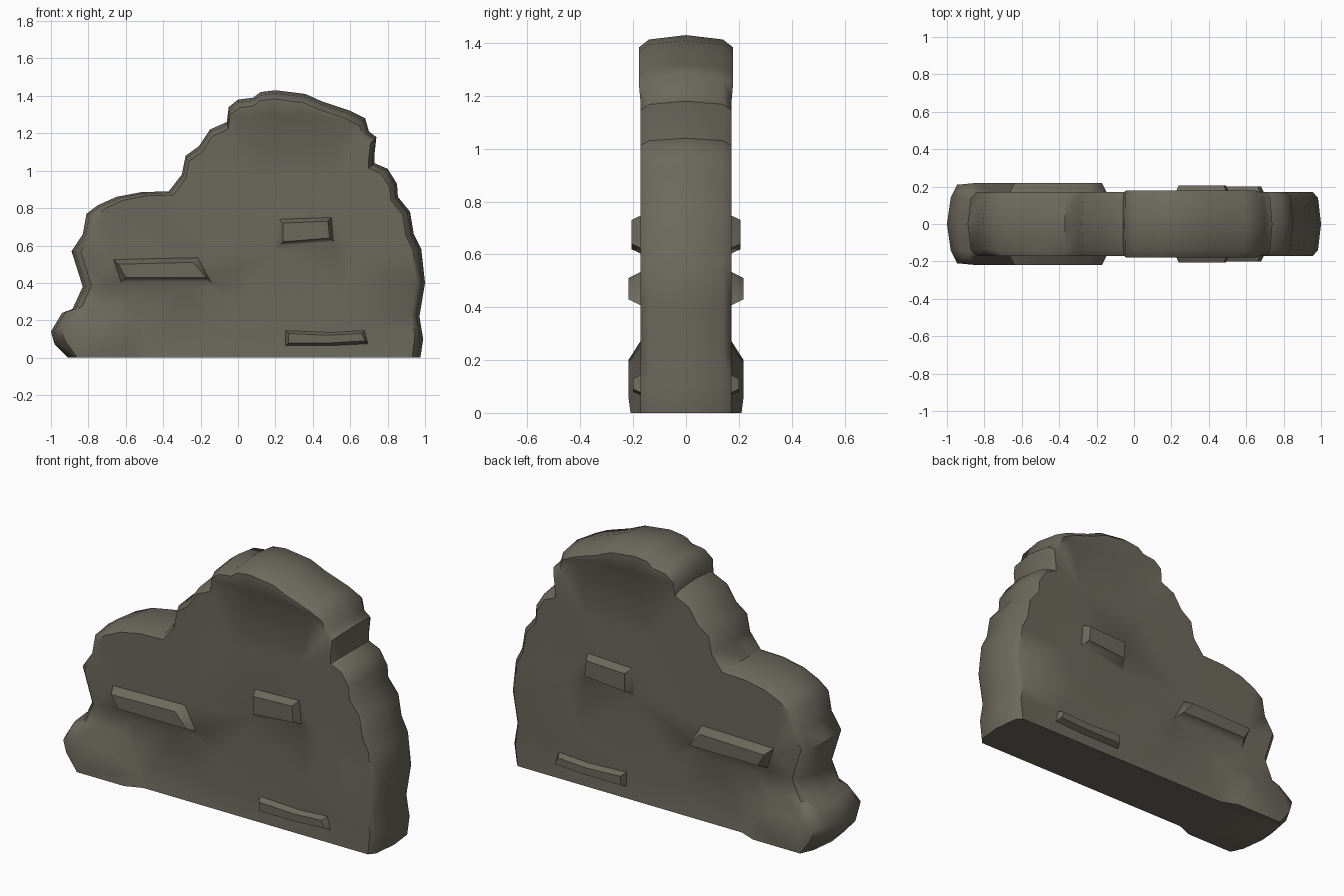
import bpy, bmesh
from mathutils import Vector
from mathutils.geometry import delaunay_2d_cdt

if "Cube" in bpy.data.objects:
    bpy.data.objects.remove(bpy.data.objects["Cube"])

stone = bpy.data.materials.new("olive grey stone")
stone.diffuse_color = (0.15, 0.14, 0.108, 1)
stone.use_nodes = True
stone.node_tree.nodes["Principled BSDF"].inputs["Base Color"].default_value = stone.diffuse_color

# Silhouette of the slab in x, z, clockwise from the bottom left corner
OUTLINE = [
    (-0.91, 0), (-0.98, 0.07), (-1.0, 0.14), (-0.94, 0.24), (-0.885, 0.26), (-0.83, 0.38),
    (-0.89, 0.57), (-0.83, 0.66), (-0.81, 0.77), (-0.75, 0.815), (-0.65, 0.86), (-0.52, 0.885),
    (-0.37, 0.89), (-0.30, 0.98), (-0.28, 1.08), (-0.21, 1.13), (-0.15, 1.22), (-0.06, 1.26),
    (-0.05, 1.34), (0.0, 1.38), (0.08, 1.39), (0.12, 1.42), (0.2, 1.43), (0.36, 1.41),
    (0.45, 1.37), (0.6, 1.32), (0.68, 1.28), (0.70, 1.21), (0.74, 1.18), (0.73, 1.09),
    (0.73, 1.04), (0.80, 1.01), (0.85, 0.93), (0.855, 0.86), (0.92, 0.78), (0.94, 0.66),
    (0.98, 0.58), (1.0, 0.40), (0.97, 0.22), (0.99, 0.10), (0.975, 0),
    (0.3, 0), (-0.5, 0), (-0.60, 0)]
N = len(OUTLINE)


def inset(p, s):
    """Shrink the outline towards its middle, keeping the base flat."""
    return (0.1 + (p[0] - 0.1) * s, 0.5 + (p[1] - 0.5) * s if p[1] > 0 else 0)


def rim_depth(p):
    if p[0] < -0.55 and p[1] < 0.23:
        return 0.21            # boulder at the lower left
    if p[1] > 1.27:
        return 0.178           # cap
    return 0.172


# Relief of the broad face: points (x, z) with a depth
pts = [inset(p, 0.95) for p in OUTLINE]
depth = [rim_depth(p) for p in OUTLINE]
edges = [(i, (i + 1) % N) for i in range(N)]


def loop(poly, depths, closed=True):
    a = len(pts)
    pts.extend(poly)
    depth.extend(depths)
    n = len(poly)
    edges.extend((a + i, a + (i + 1) % n) for i in range(n if closed else n - 1))


def ledge(poly, d, grow, base):
    """A raised stone ledge with a sloping border."""
    cx = sum(p[0] for p in poly) / len(poly)
    cz = sum(p[1] for p in poly) / len(poly)
    loop(poly, [d] * len(poly))
    loop([(x + (grow if x > cx else -grow), z + (grow if z > cz else -grow))
          for x, z in poly], [base] * len(poly))


ledge([(-0.60, 0.43), (-0.64, 0.50), (-0.24, 0.51), (-0.17, 0.43)], 0.218, 0.025, 0.168)
ledge([(0.24, 0.62), (0.24, 0.72), (0.48, 0.73), (0.49, 0.64)], 0.207, 0.02, 0.165)
ledge([(0.27, 0.08), (0.27, 0.13), (0.48, 0.12), (0.66, 0.13), (0.68, 0.09), (0.50, 0.08)],
      0.2, 0.015, 0.168)
# boulder front and the hollow behind it
loop([(-0.60, 0.06), (-0.62, 0.16), (-0.70, 0.19), (-0.86, 0.20)], [0.218] * 4, False)
loop([(-0.52, 0.06), (-0.53, 0.20), (-0.62, 0.27), (-0.74, 0.28)], [0.168, 0.165, 0.158, 0.16], False)
# lip under the cap
loop([(0.02, 1.29), (0.2, 1.305), (0.4, 1.30), (0.58, 1.27)], [0.178] * 4, False)
loop([(0.02, 1.25), (0.2, 1.28), (0.4, 1.275), (0.58, 1.24)], [0.162] * 4, False)
# gentle cracks and hollows
loop([(-0.22, 0.93), (0.1, 0.935), (0.5, 0.95)], [0.172, 0.164, 0.168], False)
loop([(-0.55, 0.35), (-0.3, 0.36), (-0.14, 0.38)], [0.150, 0.145, 0.165], False)
loop([(0.2, 0.57), (0.0, 0.30), (-0.1, 0.12)], [0.155, 0.168, 0.165], False)
loop([(0.55, 0.30), (0.62, 0.55)], [0.172, 0.166], False)

cv, _, cf, orig, _, _ = delaunay_2d_cdt([Vector(p) for p in pts], edges, [], 1, 1e-5)

bm = bmesh.new()


def ring(y, s):
    return [bm.verts.new((x, y, z)) for x, z in (inset(p, s) for p in OUTLINE)]


# Front and back faces share the same relief
rims = {}
for side in (-1, 1):
    verts = []
    for co, src in zip(cv, orig):
        d = depth[src[0]] if src else 0.168
        v = bm.verts.new((co.x, side * d, co.y))
        verts.append(v)
        for i in src:
            if i < N:
                rims[side, i] = v
    for f in cf:
        bm.faces.new([verts[i] for i in f])

# Rounded edge of the slab, joined ring by ring
rings = [[rims[-1, i] for i in range(N)], ring(-0.14, 0.982), ring(0, 1.0),
         ring(0.14, 0.982), [rims[1, i] for i in range(N)]]
for a, b in zip(rings, rings[1:]):
    for i in range(N):
        j = (i + 1) % N
        bm.faces.new((a[i], a[j], b[j], b[i]))
bmesh.ops.recalc_face_normals(bm, faces=bm.faces)

mesh = bpy.data.meshes.new("rock_slab")
bm.to_mesh(mesh)
bm.free()
mesh.materials.append(stone)
rock = bpy.data.objects.new("rock_slab", mesh)
bpy.context.collection.objects.link(rock)
bpy.context.view_layer.objects.active = rock
rock.select_set(True)
bpy.ops.object.shade_smooth_by_angle(angle=0.85)
